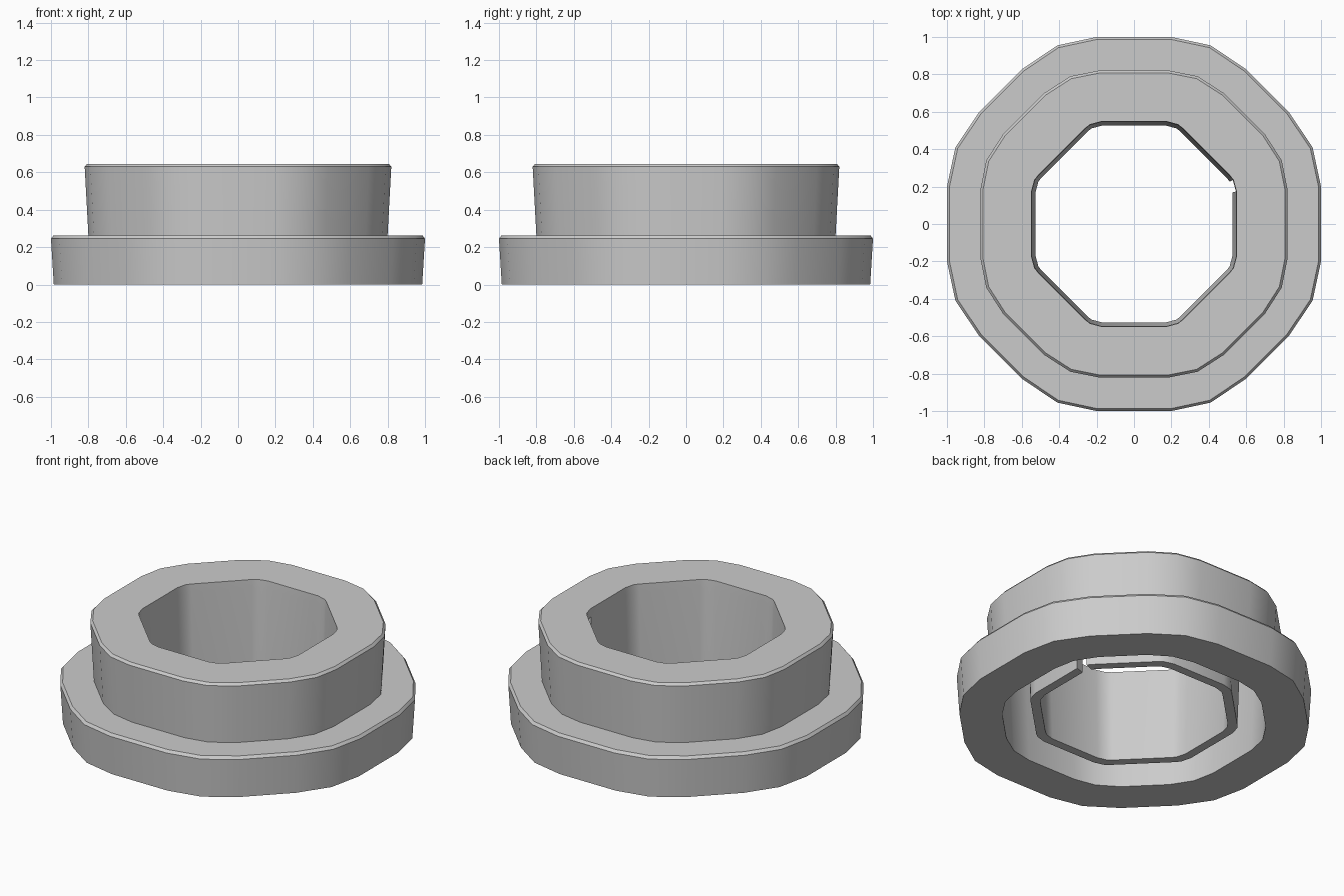
import bpy, bmesh
from math import radians

if "Cube" in bpy.data.objects:
    bpy.data.objects.remove(bpy.data.objects["Cube"])

# Rounded-polygon outlines: first three corners of a quadrant, unit size
FLANGE = [(1, .20), (.955, .41), (.83, .595)]
WALL = [(1, .23), (.963, .415), (.854, .585)]
TUBE = [(1, .32), (.97, .43), (.935, .475)]

# Closed cross-section: (outline, radius, z)
profile = [
    (FLANGE, .985, 0), (FLANGE, 1.0, .245), (FLANGE, .987, .262),   # flange
    (WALL, .80, .262), (WALL, .82, .63), (WALL, .807, .645),        # collar
    (TUBE, .548, .645), (TUBE, .545, .595),                         # top plate
    (TUBE, .527, .05), (TUBE, .582, .05), (TUBE, .60, .59),         # inner tube
    (WALL, .76, .59), (WALL, .735, 0),                              # cavity
]
TUBE_TOP, TUBE_END = 7, 10


def ring_points(shape, r):
    """24 points: three corners mirrored about the diagonal, turned four times."""
    quad = shape + [(y, x) for x, y in reversed(shape)]
    pts = []
    for _ in range(4):
        pts += [(x * r, y * r) for x, y in quad]
        quad = [(-y, x) for x, y in quad]
    return pts


bm = bmesh.new()
rings = [[bm.verts.new((x, y, z)) for x, y in ring_points(s, r)]
         for s, r, z in profile]
n, count = len(rings), len(rings[0])


def bridge(a, b, i):
    j = (i + 1) % count
    bm.faces.new((rings[a][i], rings[a][j], rings[b][j], rings[b][i]))


for i in range(count):
    for k in range(n):
        # Slit: the tube is left out of the first segment
        if i == 0 and TUBE_TOP <= k < TUBE_END:
            continue
        bridge(k, (k + 1) % n, i)
bridge(TUBE_TOP, TUBE_END, 0)

# Tube ends on both sides of the slit
for i in (0, 1):
    bm.faces.new([rings[k][i] for k in range(TUBE_TOP, TUBE_END + 1)])

bmesh.ops.recalc_face_normals(bm, faces=bm.faces)
mesh = bpy.data.meshes.new("flanged_collar")
bm.to_mesh(mesh)
bm.free()
collar = bpy.data.objects.new("flanged_collar", mesh)
bpy.context.collection.objects.link(collar)
bpy.context.view_layer.objects.active = collar
collar.select_set(True)
bpy.ops.object.shade_smooth_by_angle(angle=radians(35))
